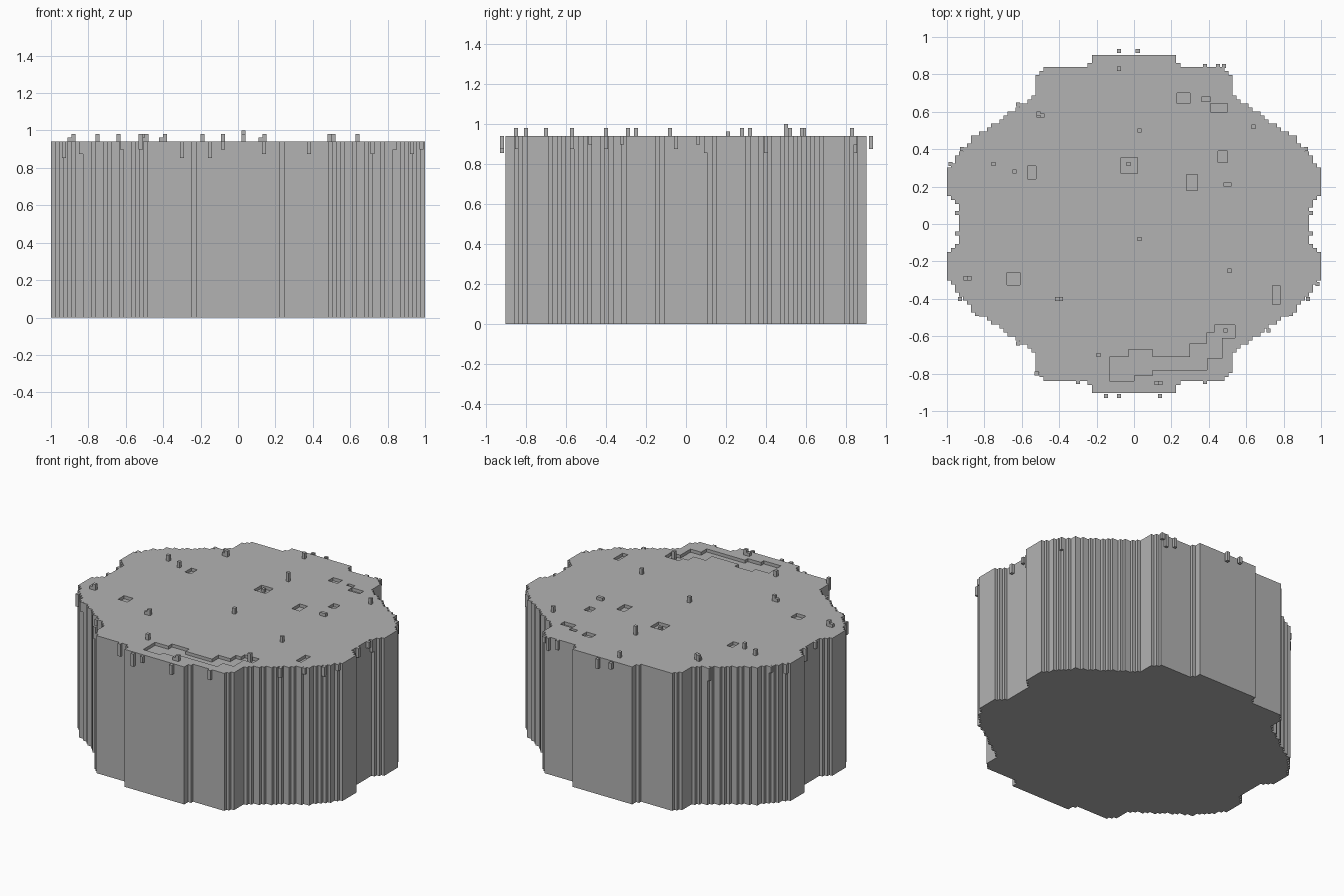
import bpy, bmesh
from mathutils import Matrix, Vector

if "Cube" in bpy.data.objects:
    bpy.data.objects.remove(bpy.data.objects["Cube"], do_unlink=True)

V = 2 / 93          # block size
TOP = 0.94

stone = bpy.data.materials.new("grey stone")
stone.use_nodes = True
stone.diffuse_color = (0.45, 0.45, 0.45, 1)
stone.node_tree.nodes["Principled BSDF"].inputs["Base Color"].default_value = (0.45, 0.45, 0.45, 1)


def finish(name, bm):
    mesh = bpy.data.meshes.new(name)
    bm.to_mesh(mesh)
    bm.free()
    mesh.materials.append(stone)
    obj = bpy.data.objects.new(name, mesh)
    bpy.context.scene.collection.objects.link(obj)
    return obj


def add_box(bm, x0, x1, y0, y1, z0, z1):
    centre = Vector((x0 + x1, y0 + y1, z0 + z1)) / 2
    size = Matrix.Diagonal((x1 - x0, y1 - y0, z1 - z0, 1))
    bmesh.ops.create_cube(bm, size=1, matrix=Matrix.Translation(centre) @ size)


def post(bm, x, y, z0, z1, w=V):
    add_box(bm, x - w / 2, x + w / 2, y - V / 2, y + V / 2, z0, z1)


# Half width of the slab against distance from the middle row
profile = [(0, .935), (.10, .935), (.12, .96), (.155, .995), (.30, .995), (.36, .945),
           (.42, .89), (.47, .87), (.50, .79), (.60, .66), (.66, .57), (.70, .52),
           (.80, .52), (.83, .47), (.835, .26), (.87, .235), (.915, .22)]


def half_width(y):
    for (y0, w0), (y1, w1) in zip(profile, profile[1:]):
        if y <= y1:
            return w0 + (w1 - w0) * (y - y0) / (y1 - y0)
    return profile[-1][1]


# Stepped quarter outline, mirrored into a full outline and extruded
quarter, y = [], 0.0
while y < .90:
    w = round(half_width(y + V / 2) / V - .5) * V + V / 2
    w = min(w, 1.0)
    end = min(y + V, .915)
    if quarter and abs(quarter[-1][0] - w) < 1e-6:
        quarter[-1] = (w, end)
    else:
        if quarter:
            quarter.append((w, y))
        quarter.append((w, end))
    y += V
right = [(x, -y) for x, y in reversed(quarter)] + quarter
outline = right + [(-x, y) for x, y in reversed(right)]

bm = bmesh.new()
base = bm.faces.new([bm.verts.new((x, y, 0)) for x, y in outline])
wall = bmesh.ops.extrude_face_region(bm, geom=[base])
bmesh.ops.translate(bm, vec=(0, 0, TOP),
                    verts=[v for v in wall["geom"] if isinstance(v, bmesh.types.BMVert)])
bmesh.ops.recalc_face_normals(bm, faces=bm.faces)
slab = finish("slab", bm)

# Shallow pits and the stepped trench near the front edge
pits = [(-.13, 0, -.84, -.71), (-.03, .10, -.81, -.67), (.08, .39, -.78, -.71),
        (.30, .47, -.72, -.64), (.39, .47, -.66, -.58), (.43, .54, -.61, -.54),
        (-.07, .02, .27, .355), (.23, .30, .645, .70), (.28, .34, .18, .265),
        (.36, .41, .655, .68), (.41, .50, .60, .645), (.45, .50, .33, .39),
        (-.57, -.525, .24, .31), (-.68, -.61, -.325, -.26), (.74, .78, -.43, -.33)]
bm = bmesh.new()
for p in pits:
    add_box(bm, *p, TOP - V, TOP + .05)
cutter = finish("pit_cutter", bm)
cutter.hide_render = True
cut = slab.modifiers.new("pits", "BOOLEAN")
cut.operation, cut.solver, cut.object, cut.use_self = "DIFFERENCE", "EXACT", cutter, True
bpy.context.view_layer.update()
carved = bpy.data.meshes.new_from_object(slab.evaluated_get(bpy.context.evaluated_depsgraph_get()))
slab.modifiers.clear()
slab.data = carved
bpy.data.objects.remove(cutter, do_unlink=True)

# Small posts standing on the top
posts = [(-.08, .83), (-.75, .32), (-.64, .28), (.64, .52), (.03, -.08), (-.19, -.70),
         (.49, -.57), (.51, -.25), (-.51, .59), (-.52, -.80), (-.03, .32)]
bm = bmesh.new()
post(bm, .03, .50, TOP - V, 1.0)
for x, y in posts[:-1]:
    post(bm, x, y, TOP - 2 * V, .98)
post(bm, *posts[-1], TOP - 2 * V, TOP)
for x, y in [(-.40, -.40), (.13, -.85), (-.89, -.29), (-.50, .58), (.50, .21)]:
    post(bm, x, y, TOP - V, TOP + V, 2 * V)
    post(bm, x + V / 2, y, TOP, .98 if x < .4 else TOP + V)
finish("top_posts", bm)

# Drips hanging off the rim, just outside the wall
drips = [(-.08, .925), (.02, .925), (-.15, -.92), (-.08, -.92), (.14, -.92),
         (.945, .10), (.945, .06), (.945, -.05), (-.945, .06), (-.945, -.05),
         (.38, .845), (.45, .845), (.48, .845), (.38, -.845), (-.30, -.845),
         (.84, -.48), (-.84, -.48), (-.62, .64), (-.62, -.64), (.72, -.57),
         (.92, .40), (-.92, .40), (.93, -.40), (-.93, -.40), (.98, -.32), (-.98, .32)]
bm = bmesh.new()
for i, (x, y) in enumerate(drips):
    post(bm, x, y, TOP - V * (2 + i % 3), TOP)
finish("rim_drips", bm)
